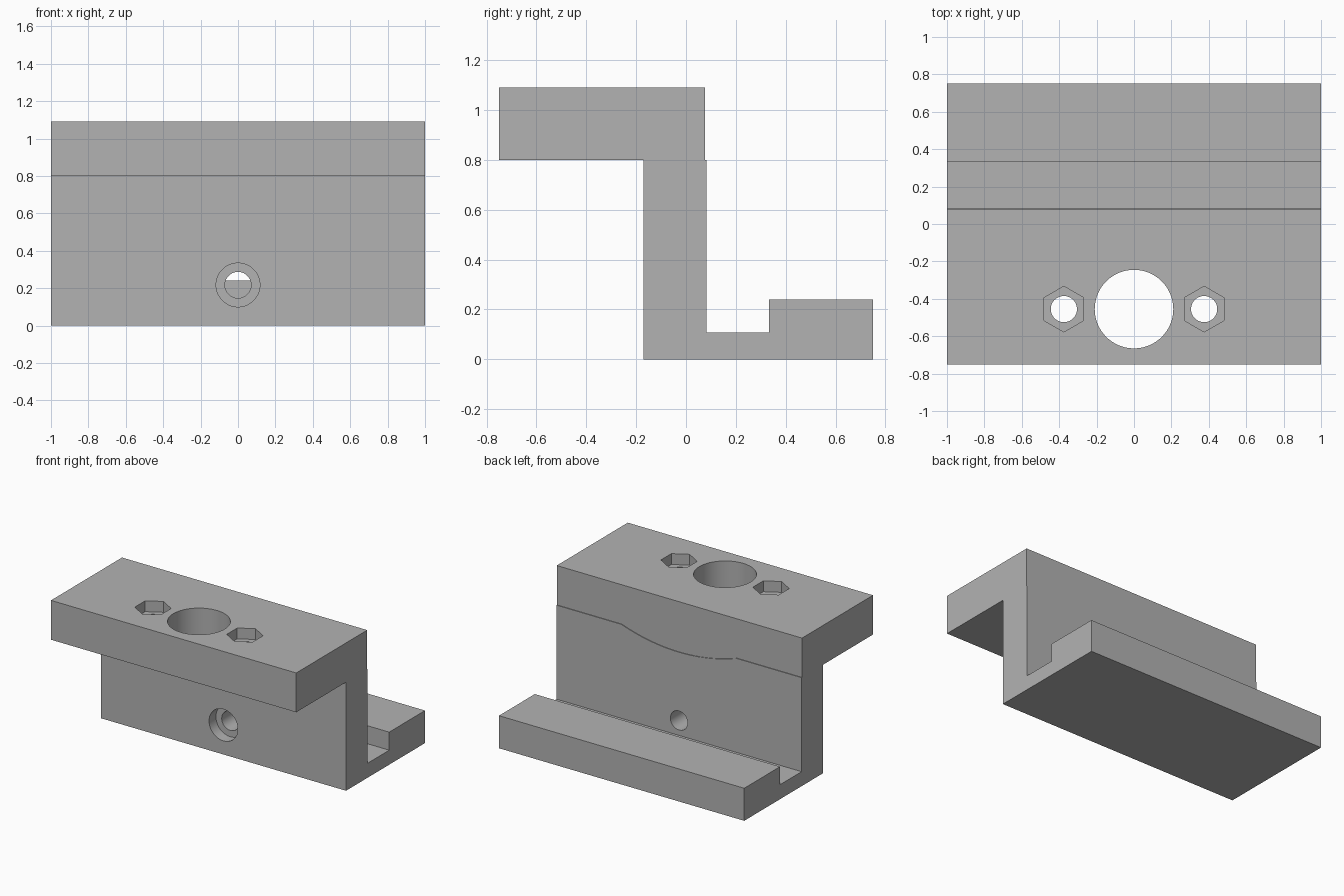
import bpy
import bmesh
import math
from mathutils import Matrix, Vector

cube = bpy.data.objects.get("Cube")
if cube:
    bpy.data.objects.remove(cube, do_unlink=True)

grey = bpy.data.materials.new("plain grey")
grey.use_nodes = True
colour = (0.45, 0.45, 0.45, 1)
grey.diffuse_color = colour
grey.node_tree.nodes["Principled BSDF"].inputs["Base Color"].default_value = colour


def finish(name, bm):
    bmesh.ops.recalc_face_normals(bm, faces=bm.faces)
    mesh = bpy.data.meshes.new(name)
    bm.to_mesh(mesh)
    bm.free()
    mesh.materials.append(grey)
    obj = bpy.data.objects.new(name, mesh)
    bpy.context.collection.objects.link(obj)
    return obj


def extrude_profile(name, points, direction):
    bm = bmesh.new()
    face = bm.faces.new([bm.verts.new(p) for p in points])
    swept = bmesh.ops.extrude_face_region(bm, geom=[face])["geom"]
    bmesh.ops.translate(bm, vec=Vector(direction),
                        verts=[v for v in swept if isinstance(v, bmesh.types.BMVert)])
    return finish(name, bm)


def drill(name, start, end, radius, sides=64, turn=0):
    start, end = Vector(start), Vector(end)
    axis = end - start
    bm = bmesh.new()
    bmesh.ops.create_cone(
        bm, cap_ends=True, segments=sides, radius1=radius, radius2=radius, depth=axis.length,
        matrix=Matrix.Translation((start + end) / 2)
        @ axis.to_track_quat("Z", "Y").to_matrix().to_4x4()
        @ Matrix.Rotation(turn, 4, "Z"))
    return finish(name, bm)


# Z-shaped bracket body
TOP, SHELF, BACK = 1.09, 0.80, 0.082
section = [(-0.75, TOP), (-0.75, SHELF), (-0.17, SHELF), (-0.17, 0), (0.75, 0),
           (0.75, 0.24), (0.333, 0.24), (0.333, 0.107), (BACK, 0.107), (BACK, TOP)]
body = extrude_profile("bracket_body", [(-1, y, z) for y, z in section], (2, 0, 0))

# Shallow relief on the upper back, with a sagging lower edge
HALF, SAG = 0.47, 0.08
sweep = (HALF ** 2 + SAG ** 2) / (2 * SAG)
spread = math.asin(HALF / sweep)
outline = [(-1.1, SHELF)]
for i in range(25):
    a = spread * (i / 12 - 1)
    outline.append((sweep * math.sin(a), SHELF - SAG + sweep * (1 - math.cos(a))))
outline += [(1.1, SHELF), (1.1, 1.2), (-1.1, 1.2)]
cutters = [extrude_profile("relief_cutter", [(x, 0.077, z) for x, z in outline], (0, 0.1, 0))]

# Large centre hole, with a bolt hole and hex nut pocket on each side
HOLE_Y = -0.455
cutters.append(drill("centre_hole_cutter", (0, HOLE_Y, 0.7), (0, HOLE_Y, 1.2), 0.21, 96))
for x, side in ((0.375, "left"), (-0.375, "right")):
    cutters.append(drill(side + "_bolt_cutter", (x, HOLE_Y, 0.7), (x, HOLE_Y, 1.2), 0.07))
    cutters.append(drill(side + "_nut_cutter", (x, HOLE_Y, TOP - 0.08), (x, HOLE_Y, 1.2), 0.122, 6))

# Counterbored screw hole through the wall
cutters.append(drill("screw_cutter", (0, -0.3, 0.217), (0, 0.2, 0.217), 0.07))
cutters.append(drill("counterbore_cutter", (0, -0.3, 0.217), (0, -0.09, 0.217), 0.117))

bpy.context.view_layer.objects.active = body
for cutter in cutters:
    cutter.hide_render = True
    mod = body.modifiers.new(cutter.name, "BOOLEAN")
    mod.operation = "DIFFERENCE"
    mod.solver = "EXACT"
    mod.object = cutter
    bpy.ops.object.modifier_apply(modifier=mod.name)
for cutter in cutters:
    bpy.data.objects.remove(cutter, do_unlink=True)

bpy.ops.object.select_all(action="DESELECT")
body.select_set(True)
bpy.ops.object.shade_smooth_by_angle(angle=math.radians(30))
